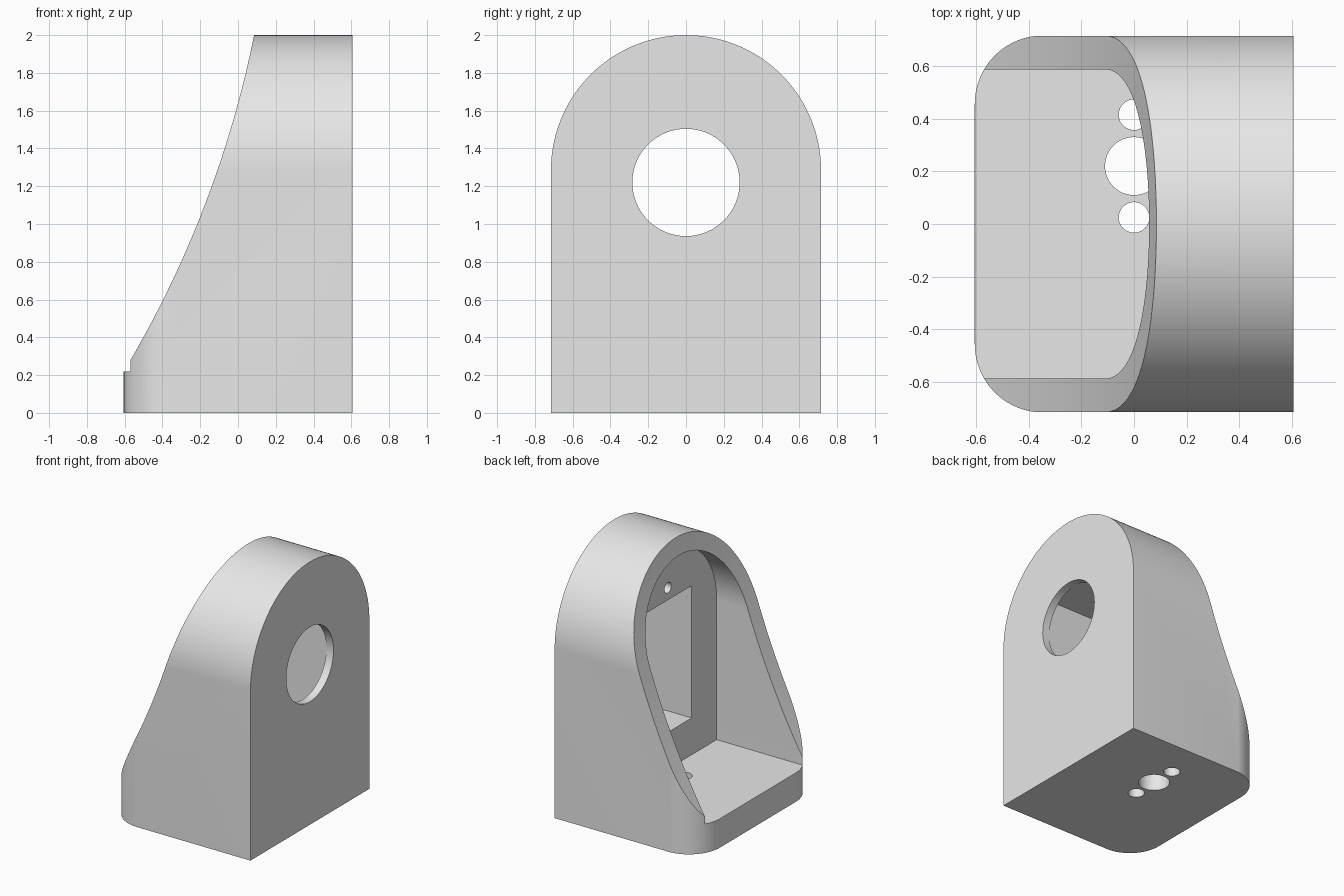
import bpy, bmesh
from math import sin, cos, pi, sqrt

cube = bpy.data.objects.get("Cube")
if cube:
    bpy.data.objects.remove(cube, do_unlink=True)

X, Y = 0.605, 0.715          # half depth and half width
SPRING = 2.0 - Y             # height where the arch begins
FLOOR, WALL = 0.22, 0.153    # tray floor height, inner face of the thick plate
HOLE_Z = 1.22

PLACE = {
    "x": lambda u, v, w: (w, u, v),
    "y": lambda u, v, w: (u, w, v),
    "z": lambda u, v, w: (u, v, w),
}


def prism(name, points, axis, low, high):
    """Extrude a 2D outline along an axis."""
    bm = bmesh.new()
    ends = [[bm.verts.new(PLACE[axis](u, v, w)) for u, v in points] for w in (low, high)]
    n = len(points)
    for ring in ends:
        bm.faces.new(ring)
    for i in range(n):
        j = (i + 1) % n
        bm.faces.new((ends[0][i], ends[0][j], ends[1][j], ends[1][i]))
    bmesh.ops.recalc_face_normals(bm, faces=bm.faces)
    mesh = bpy.data.meshes.new(name)
    bm.to_mesh(mesh)
    bm.free()
    obj = bpy.data.objects.new(name, mesh)
    bpy.context.collection.objects.link(obj)
    return obj


def arc(cu, cv, r, start, end, steps):
    return [(cu + r * cos(start + (end - start) * i / steps),
             cv + r * sin(start + (end - start) * i / steps)) for i in range(steps + 1)]


def arch(half, bottom):
    return [(-half, bottom), (half, bottom)] + arc(0, SPRING, half, 0, pi, 72)


def circle(u, v, r):
    return arc(u, v, r, 0, 2 * pi, 64)[:-1]


def box(u0, u1, v0, v1):
    return [(u0, v0), (u1, v0), (u1, v1), (u0, v1)]


def combine(obj, tool, operation="DIFFERENCE"):
    tool.hide_render = True
    mod = obj.modifiers.new(tool.name, "BOOLEAN")
    mod.operation, mod.solver, mod.object = operation, "EXACT", tool
    bpy.context.view_layer.objects.active = obj
    bpy.ops.object.modifier_apply(modifier=mod.name)
    bpy.data.objects.remove(tool, do_unlink=True)


# Arched block
housing = prism("bracket_housing", arch(Y, 0), "x", -X, X)

# Rounded upright corners on the open side
R = 0.26
side = Y + 0.001
plan = ([(1, -side), (1, side)]
        + arc(-X + R, side - R, R, pi / 2, pi, 20)
        + arc(-X + R, R - side, R, pi, 1.5 * pi, 20))
combine(housing, prism("corner_shape", plan, "z", -0.5, 2.5), "INTERSECT")

# Concave sweep down the open side
CX, CZ, CR = -5.44, 3.117, 5.637
heights = [0.15 + 2.0 * i / 48 for i in range(49)]
sweep = [(CX + sqrt(CR ** 2 - (z - CZ) ** 2), z) for z in heights]
combine(housing, prism("sweep_cut", sweep + [(-1, heights[-1]), (-1, heights[0])], "y", -1, 1))

# Arched cavity, with a rectangular pocket and round window in the thick plate
combine(housing, prism("cavity", arch(0.587, FLOOR), "x", -1, WALL))
combine(housing, prism("pocket", box(-0.287, 0.287, 0.5, 1.506), "x", 0.1, 0.545))
combine(housing, prism("window", circle(0, HOLE_Z, 0.284), "x", 0.4, 1))

# Blind screw holes above and below the pocket
for z in (0.405, 1.6):
    combine(housing, prism("screw_hole", circle(0, z, 0.04), "x", 0.1, 0.45))

# Mounting holes through the floor
for y, r in ((0.025, 0.058), (0.22, 0.11), (0.415, 0.058)):
    combine(housing, prism("floor_hole", circle(0, y, r), "z", -0.1, 0.3))

# Plain grey finish
grey = bpy.data.materials.new("plain_grey")
grey.use_nodes = True
colour = (0.8, 0.8, 0.8, 1)
grey.diffuse_color = colour
grey.node_tree.nodes["Principled BSDF"].inputs["Base Color"].default_value = colour
housing.data.materials.clear()
housing.data.materials.append(grey)

# Smooth curved faces, sharp edges
bpy.ops.object.select_all(action="DESELECT")
housing.select_set(True)
bpy.context.view_layer.objects.active = housing
bpy.ops.object.shade_smooth_by_angle(angle=pi / 6)
